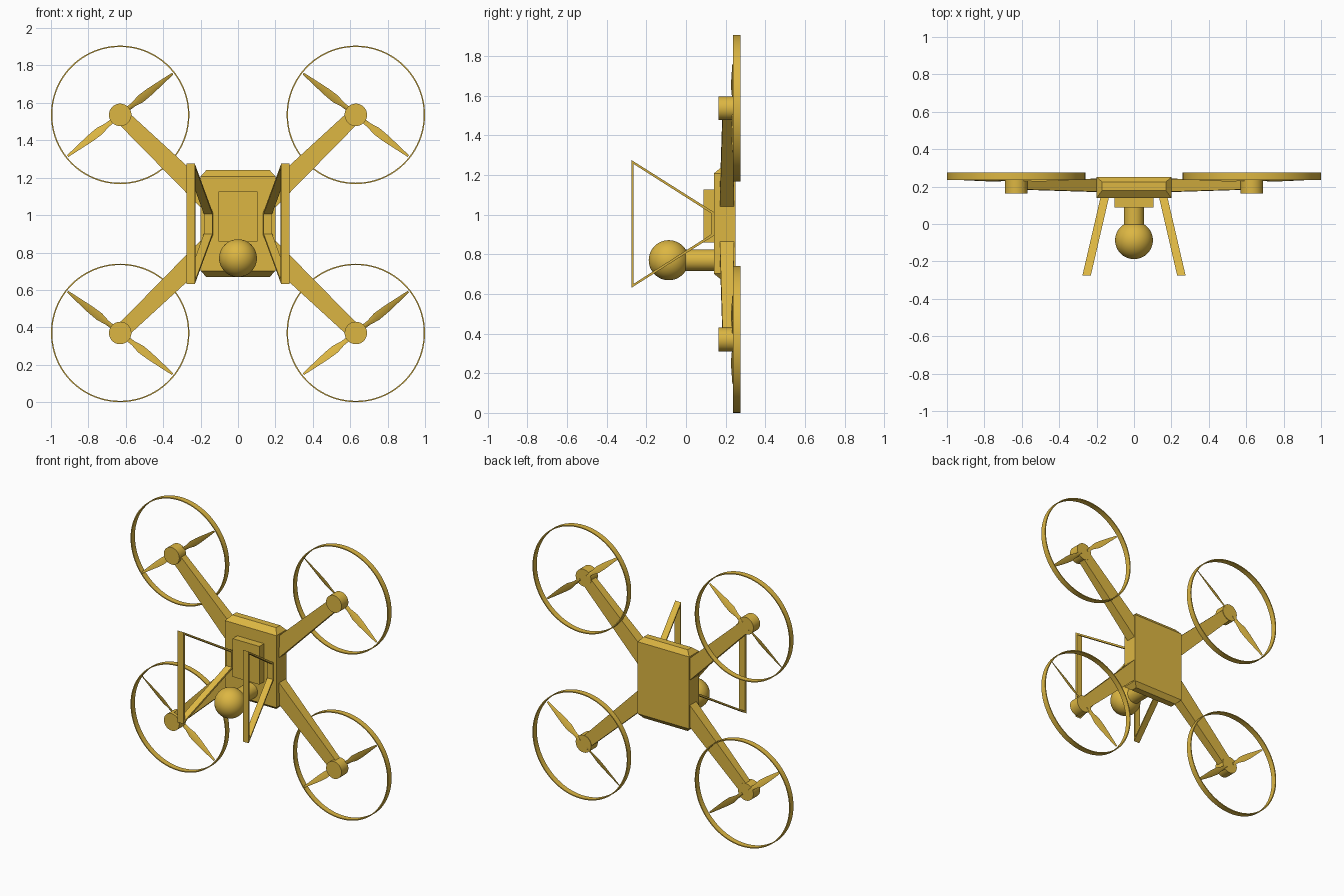
import bpy
import bmesh
from math import sin, cos, pi, radians, atan2
from mathutils import Vector

if "Cube" in bpy.data.objects:
    bpy.data.objects.remove(bpy.data.objects["Cube"], do_unlink=True)

gold = bpy.data.materials.new("gold")
gold.use_nodes = True
GOLD = (0.72, 0.47, 0.055, 1)
gold.diffuse_color = GOLD
gold.node_tree.nodes["Principled BSDF"].inputs["Base Color"].default_value = GOLD

MID_Z = 0.953      # height of the symmetry plane
ROTOR_X, ROTOR_DZ = 0.63, 0.583


def finish(name, bm, smooth=False):
    bmesh.ops.recalc_face_normals(bm, faces=bm.faces)
    mesh = bpy.data.meshes.new(name)
    bm.to_mesh(mesh)
    bm.free()
    mesh.materials.append(gold)
    ob = bpy.data.objects.new(name, mesh)
    bpy.context.collection.objects.link(ob)
    if smooth:
        bpy.ops.object.select_all(action="DESELECT")
        ob.select_set(True)
        bpy.context.view_layer.objects.active = ob
        bpy.ops.object.shade_smooth_by_angle(angle=radians(35))
    return ob


def loft(name, sections, wrap=False, smooth=False):
    """Skin equal-length point loops; capped, or joined end to start."""
    bm = bmesh.new()
    rows = [[bm.verts.new(p) for p in s] for s in sections]
    n = len(rows[0])
    pairs = list(zip(rows, rows[1:]))
    if wrap:
        pairs.append((rows[-1], rows[0]))
    else:
        bm.faces.new(rows[0])
        bm.faces.new(rows[-1])
    for a, b in pairs:
        for i in range(n):
            j = (i + 1) % n
            bm.faces.new((a[i], a[j], b[j], b[i]))
    return finish(name, bm, smooth)


def slab(x, y0, y1, z):
    """Horizontal rectangle section."""
    return [(-x, y0, z), (x, y0, z), (x, y1, z), (-x, y1, z)]


def cylinder(name, x, z, r, y0, y1, n=48):
    ring = [(x + r * cos(2 * pi * i / n), z + r * sin(2 * pi * i / n)) for i in range(n)]
    return loft(name, [[(a, y, b) for a, b in ring] for y in (y0, y1)], smooth=True)


# Body with bevelled ends, and the battery plate on its front
loft("body", [slab(0.17, 0.18, 0.225, 0.67), slab(0.2, 0.14, 0.25, 0.702),
              slab(0.2, 0.14, 0.25, 1.207), slab(0.17, 0.18, 0.225, 1.24)])
loft("battery", [slab(0.104, 0.088, 0.145, 0.858), slab(0.104, 0.088, 0.145, 1.126)])

# Camera ball on its post
cylinder("camera_post", 0, 0.77, 0.054, -0.06, 0.145)
bm = bmesh.new()
bmesh.ops.create_uvsphere(bm, u_segments=48, v_segments=24, radius=0.101)
ball = finish("camera_ball", bm, smooth=True)
ball.location = (0, -0.087, 0.77)

# Landing legs: flat strip bent into a trapezoid loop, splayed outwards
outer = [(-0.275, 0.322), (0.14, 0.06), (0.14, -0.06), (-0.275, -0.322)]
inner = [(-0.264, 0.302), (0.127, 0.053), (0.127, -0.053), (-0.264, -0.302)]
for side, sx in (("left", 1), ("right", -1)):
    sections = []
    for o, i in zip(outer, inner):
        section = []
        for (y, dz), w in ((o, -1), (o, 1), (i, 1), (i, -1)):
            x = 0.157 + (0.14 - y) * 0.232 + w * 0.0225
            section.append((sx * x, y, MID_Z + dz))
        sections.append(section)
    loft(side + "_leg", sections, wrap=True)


def arm(name, sx, sz):
    start, end = Vector((0.135, 0, 0.105)), Vector((ROTOR_X, 0, ROTOR_DZ))
    along = (end - start).normalized()
    across = Vector((-along.z, 0, along.x))
    sections = []
    for p, w, y0, y1 in ((start, 0.058, 0.17, 0.243), (end, 0.04, 0.185, 0.234)):
        pts = [p + across * s * w + Vector((0, y, 0))
               for s, y in ((-1, y0), (1, y0), (1, y1), (-1, y1))]
        sections.append([(sx * q.x, q.y, MID_Z + sz * q.z) for q in pts])
    loft(name, sections)


def blade(name, sx, sz, turn):
    """Pitched, leaf-shaped blade pointing away from the hub."""
    angle = atan2(0.22, -0.28) + turn
    along = Vector((cos(angle), 0, sin(angle)))
    across = Vector((-along.z, 0, along.x))
    pitch = radians(22)
    chord = across * cos(pitch) + Vector((0, sin(pitch), 0))
    normal = along.cross(chord)
    hub = Vector((ROTOR_X, 0.236, ROTOR_DZ))
    sections = []
    for u, w, t in ((0.03, 0.013, 0.005), (0.09, 0.014, 0.005), (0.14, 0.024, 0.004),
                    (0.2, 0.022, 0.003), (0.28, 0.014, 0.003), (0.357, 0.006, 0.002)):
        pts = [hub + along * u + chord * a * w + normal * b * t
               for a, b in ((-1, 0), (0, 1), (1, 0), (0, -1))]
        sections.append([(sx * q.x, q.y, MID_Z + sz * q.z) for q in pts])
    loft(name, sections, smooth=True)


def guard(name, x, z, n=96):
    """Thin hoop around the rotor."""
    sections = []
    for i in range(n):
        c, s = cos(2 * pi * i / n), sin(2 * pi * i / n)
        sections.append([(x + r * c, y, z + r * s) for r, y in
                         ((0.37, 0.236), (0.37, 0.275), (0.363, 0.275), (0.363, 0.236))])
    loft(name, sections, wrap=True, smooth=True)


# Four arms, each with its motor, blades and guard
for level, sz in (("upper", 1), ("lower", -1)):
    for side, sx in (("left", 1), ("right", -1)):
        tag = level + "_" + side + "_"
        x, z = sx * ROTOR_X, MID_Z + sz * ROTOR_DZ
        arm(tag + "arm", sx, sz)
        cylinder(tag + "motor", x, z, 0.06, 0.163, 0.238)
        guard(tag + "guard", x, z)
        for k in range(2):
            blade(tag + "blade_" + str(k + 1), sx, sz, k * pi)
